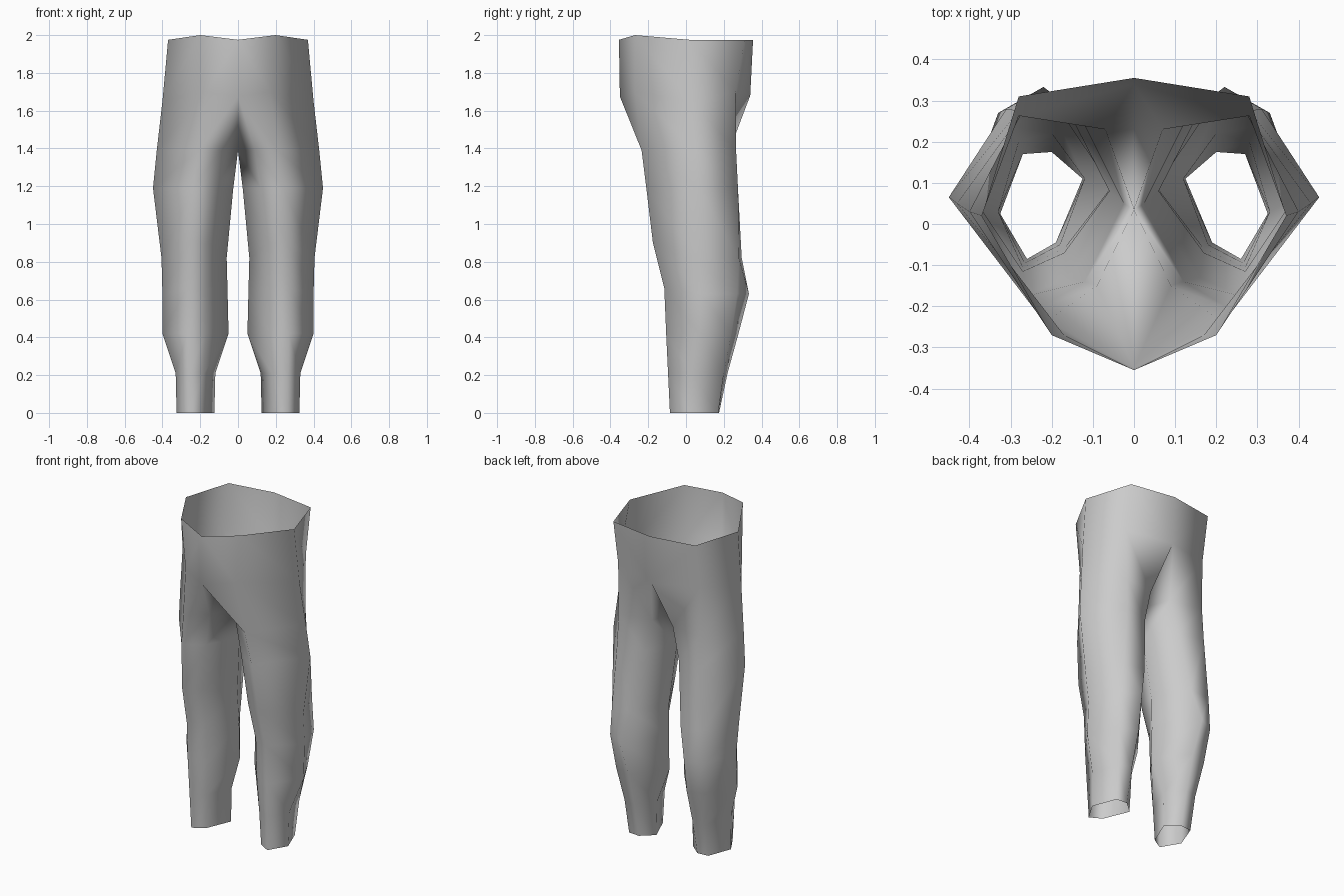
import bpy
import bmesh

cube = bpy.data.objects.get("Cube")
if cube:
    bpy.data.objects.remove(cube, do_unlink=True)


def make_material(name, color):
    mat = bpy.data.materials.new(name)
    mat.use_nodes = True
    mat.diffuse_color = color
    mat.node_tree.nodes["Principled BSDF"].inputs["Base Color"].default_value = color
    return mat


# Half outlines of the waist and hips: centre front, front, side, back, centre back
waist = [(0, -.355, 1.975), (.2, -.27, 2), (.37, .02, 1.975), (.28, .31, 1.975), (0, .355, 1.975)]
hips = [(0, -.35, 1.675), (.17, -.27, 1.7), (.4, .03, 1.65), (.28, .263, 1.7), (0, .34, 1.68)]
crotch = (0, .035, 1.39)

# Leg sections: height, lift of the front, then the outline in this order:
# inner front, front, side, outer back, inner back, inner side
leg_sections = [
    (1.39, 0, [(.09, -.15), (.21, -.235), (.43, .05), (.275, .265), (.07, .23), (0, .035)]),
    (1.19, 0, [(.12, -.14), (.24, -.21), (.45, .065), (.28, .275), (.12, .24), (.025, .05)]),
    (.82, .08, [(.16, -.13), (.26, -.175), (.405, .06), (.31, .28), (.17, .295), (.06, .08)]),
    (.63, .03, [(.17, -.07), (.27, -.115), (.4, .08), (.33, .27), (.22, .333), (.055, .09)]),
    (.42, 0, [(.17, -.06), (.27, -.105), (.4, .07), (.31, .24), (.2, .278), (.05, .09)]),
    (.21, 0, [(.18, -.05), (.265, -.095), (.33, .03), (.28, .2), (.2, .22), (.12, .11)]),
    (0, 0, [(.19, -.045), (.26, -.085), (.325, .025), (.27, .17), (.2, .175), (.125, .11)]),
]


def add_ring(bm, points):
    return [bm.verts.new(p) for p in points]


def bridge(bm, upper, lower, closed):
    """Join two rings with a band of quads."""
    count = len(upper)
    for i in range(count if closed else count - 1):
        j = (i + 1) % count
        bm.faces.new((upper[i], lower[i], lower[j], upper[j]))


bm = bmesh.new()

# Waistband to hips
top = add_ring(bm, waist)
hip = add_ring(bm, hips)
bridge(bm, top, hip, closed=False)

# Leg, starting from the hip line closed through the crotch
upper = hip + add_ring(bm, [crotch])
for height, lift, outline in leg_sections:
    lower = add_ring(bm, [(x, y, height + (lift if i < 2 else 0))
                          for i, (x, y) in enumerate(outline)])
    bridge(bm, upper, lower, closed=True)
    upper = lower

# Weld the crotch
bmesh.ops.remove_doubles(bm, verts=bm.verts[:], dist=.001)

# Mirror the other half and weld the centre seam
bmesh.ops.mirror(bm, geom=bm.verts[:] + bm.edges[:] + bm.faces[:],
                 axis='X', merge_dist=.001)
bmesh.ops.recalc_face_normals(bm, faces=bm.faces[:])
for face in bm.faces:
    face.smooth = True

mesh = bpy.data.meshes.new("trousers")
bm.to_mesh(mesh)
bm.free()
mesh.materials.append(make_material("plain grey cloth", (.6, .6, .6, 1)))
trousers = bpy.data.objects.new("trousers", mesh)
bpy.context.collection.objects.link(trousers)
